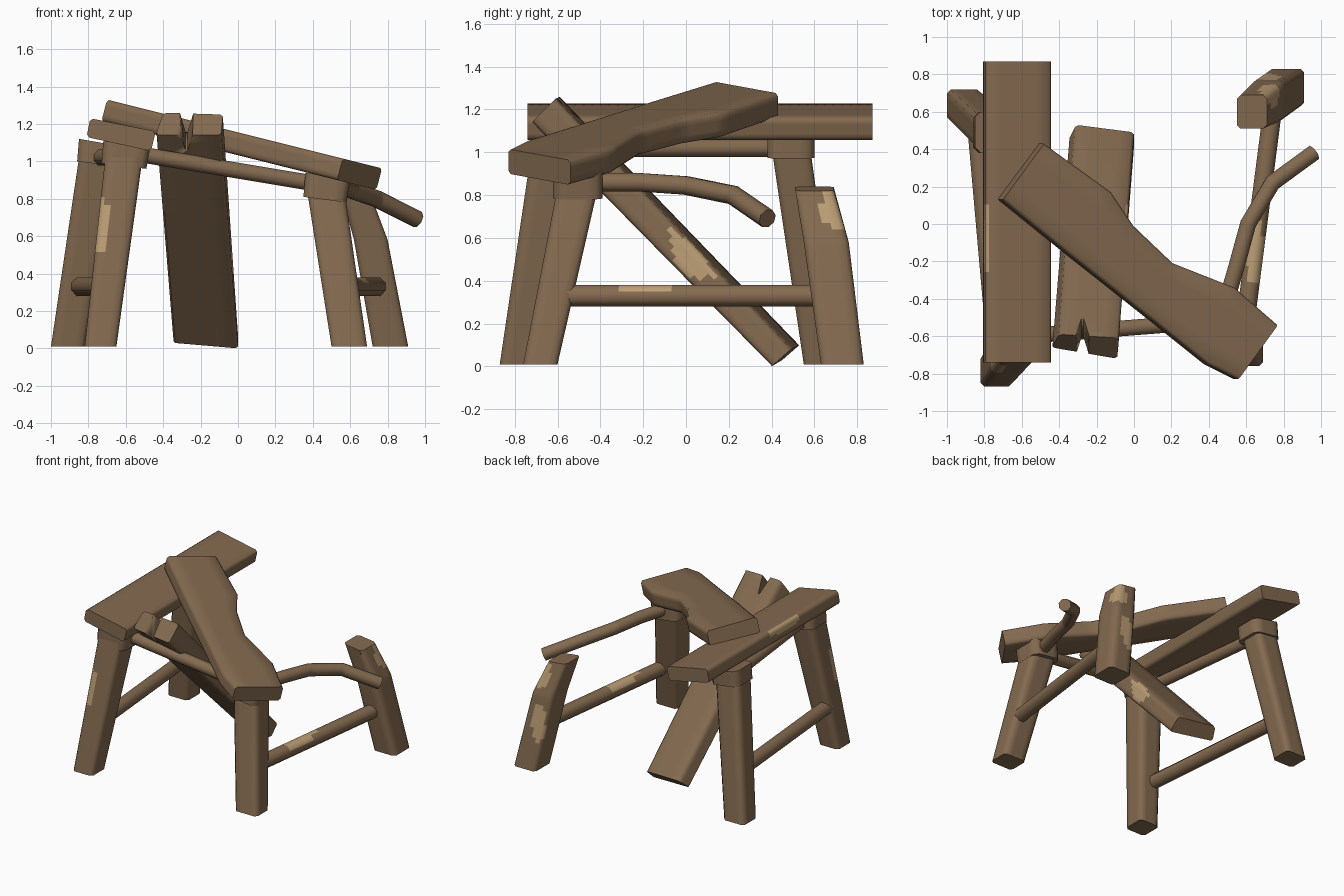
import bpy, math
from mathutils import Vector as V

if "Cube" in bpy.data.objects:
    bpy.data.objects.remove(bpy.data.objects["Cube"])

def material(name, rgb):
    m = bpy.data.materials.new(name)
    m.diffuse_color = (*rgb, 1)
    m.use_nodes = True
    m.node_tree.nodes["Principled BSDF"].inputs["Base Color"].default_value = m.diffuse_color
    return m

WOOD = material("weathered brown wood", (0.23, 0.145, 0.08))
CHIP = material("pale bare wood", (0.50, 0.34, 0.18))

def ring(corners, bevel, k):
    """Chamfered outline of a four-cornered section, k faces on each side."""
    pts = []
    for i in range(4):
        a, b = corners[i], corners[(i + 1) % 4]
        f = min(bevel / (b - a).length, 0.45)
        pts += [a.lerp(b, f + (1 - 2 * f) * j / k) for j in range(k + 1)]
    return pts

def loft(name, sections, bevel=0.02, k=4, steps=10, chips=()):
    """Skin a row of four-cornered sections; faces inside a chip ellipsoid become pale."""
    secs = [[V(p) for p in s] for s in sections]
    rows = []
    for a, b in zip(secs, secs[1:]):
        rows += [[p.lerp(q, i / steps) for p, q in zip(a, b)] for i in range(steps)]
    rows.append(secs[-1])
    rings = [ring(r, bevel, k) for r in rows]
    n = len(rings[0])
    faces = [(r * n + i, r * n + (i + 1) % n, (r + 1) * n + (i + 1) % n, (r + 1) * n + i)
             for r in range(len(rings) - 1) for i in range(n)]
    faces += [tuple(reversed(range(n))), tuple((len(rings) - 1) * n + i for i in range(n))]
    me = bpy.data.meshes.new(name)
    me.from_pydata([p for r in rings for p in r], [], faces)
    me.materials.append(WOOD)
    me.materials.append(CHIP)
    for p in me.polygons:
        for c, rad in chips:
            if sum(((p.center[i] - c[i]) / rad[i]) ** 2 for i in range(3)) < 1:
                p.material_index = 1
    ob = bpy.data.objects.new(name, me)
    bpy.context.collection.objects.link(ob)
    bpy.ops.object.select_all(action='DESELECT')
    ob.select_set(True)
    bpy.context.view_layer.objects.active = ob
    bpy.ops.object.mode_set(mode='EDIT')
    bpy.ops.mesh.select_all(action='SELECT')
    bpy.ops.mesh.normals_make_consistent(inside=False)
    bpy.ops.object.mode_set(mode='OBJECT')
    bpy.ops.object.shade_smooth_by_angle(angle=math.radians(50))
    return ob

def flat(x0, x1, y0, y1, z, tilt=0.0):
    """Level section, optionally sloping along x."""
    return [(x0, y0, z), (x1, y0, z + tilt), (x1, y1, z + tilt), (x0, y1, z)]

def rail(name, path, r, chips=()):
    """Eight-sided bar along a path."""
    pts = [V(p) for p in path]
    secs = []
    for i, p in enumerate(pts):
        d = (pts[min(i + 1, len(pts) - 1)] - pts[max(i - 1, 0)]).normalized()
        u = d.cross(V((0, 0, 1))).normalized() * r
        v = u.cross(d).normalized() * r
        secs.append([p - u - v, p + u - v, p + u + v, p - u + v])
    return loft(name, secs, r * 0.59, 1, 16, chips)

# Legs, splayed outwards; the back right one is snapped off
loft("front_left_leg", [flat(-.82, -.65, -.87, -.70, .01), flat(-.71, -.51, -.72, -.52, 1.02)],
     chips=[((-.74, -.78, .67), (.055, .08, .16))], steps=24)
loft("front_right_leg", [flat(.50, .69, -.76, -.60, .01), flat(.37, .57, -.60, -.41, .84)])
loft("back_left_leg", [flat(-1.0, -.82, .55, .72, .01), flat(-.85, -.65, .40, .58, 1.02)])
loft("broken_back_right_leg",
     [flat(.72, .91, .63, .83, .01), flat(.62, .80, .55, .76, .58), flat(.55, .71, .51, .69, .84, -.02)],
     chips=[((.73, .70, .74), (.06, .07, .15)), ((.72, .80, .38), (.06, .06, .15))], steps=16)

# Blocks on top of the legs
loft("front_left_block", [flat(-.73, -.49, -.72, -.50, .99, -.03), flat(-.72, -.47, -.72, -.50, 1.11, -.04)], .03)
loft("back_left_block", [flat(-.86, -.63, .38, .60, 1.0, -.03), flat(-.85, -.62, .38, .60, 1.12, -.04)], .03)
loft("front_right_block", [flat(.35, .58, -.62, -.39, .81, -.03), flat(.36, .60, -.62, -.39, .94, -.04)], .03)

# Rails under the top and stretchers between the legs
rail("left_top_rail", [(-.62, -.55, 1.02), (-.74, .48, 1.02)], .042)
rail("front_top_rail", [(-.60, -.60, 1.05), (.42, -.52, .88)], .042)
rail("broken_right_top_rail",
     [(.48, -.46, .86), (.55, -.22, .86), (.61, 0, .845), (.74, .22, .80), (.96, .38, .69)], .043)
rail("left_stretcher", [(-.73, -.74, .33), (-.85, .62, .33)], .05)
rail("right_stretcher", [(.58, -.64, .33), (.75, .68, .33)], .05,
     [((.64, -.15, .39), (.09, .2, .035))])

# Left board, still lying across its two legs
loft("left_top_board",
     [[(-.79, y, 1.23), (-.44, y, 1.16), (-.465, y, 1.055), (-.81, y, 1.13)] for y in (-.74, .87)],
     .015, 5, 40, [((-.80, -.08, 1.22), (.03, .2, .05))])

# Middle board, slid diagonally and worn narrow part way along
def slab(a, b):
    top = [(x, y, 1.155 - .25 * x) for x, y in (a, b)]
    low = [(x - .03, y, z - .115) for x, y, z in top]
    return [top[0], top[1], low[1], low[0]]

loft("diagonal_top_board",
     [slab(a, b) for a, b in (
         ((-.48, .43), (-.70, .13)), ((-.12, .17), (-.33, -.17)), ((0, -.01), (-.14, -.32)),
         ((.21, -.21), (.10, -.51)), ((.54, -.34), (.40, -.75)), ((.77, -.54), (.56, -.83)))],
     .015, 4, 6)

# Fallen board leaning down to the floor, with a split at its upper end
fallen = loft("fallen_top_board",
     [[(-.44, -.66, 1.14), (-.09, -.72, 1.14), (-.08, -.61, 1.25), (-.40, -.59, 1.26)],
      [(-.35, .45, .03), (0, .40, 0), (0, .49, .08), (-.31, .53, .10)]],
     .015, 4, 40, [((0, .03, .61), (.045, .24, .26))])
split = loft("split_cutter",
     [[(-.33, -.82, 1.16), (-.22, -.82, 1.16), (-.22, -.58, 1.40), (-.33, -.58, 1.40)],
      [(-.28, -.66, 1.00), (-.27, -.66, 1.00), (-.27, -.42, 1.24), (-.28, -.42, 1.24)]],
     0.0005, 1, 1)
split.hide_render = True
split.hide_viewport = True
cut = fallen.modifiers.new("split", 'BOOLEAN')
cut.operation = 'DIFFERENCE'
cut.object = split
